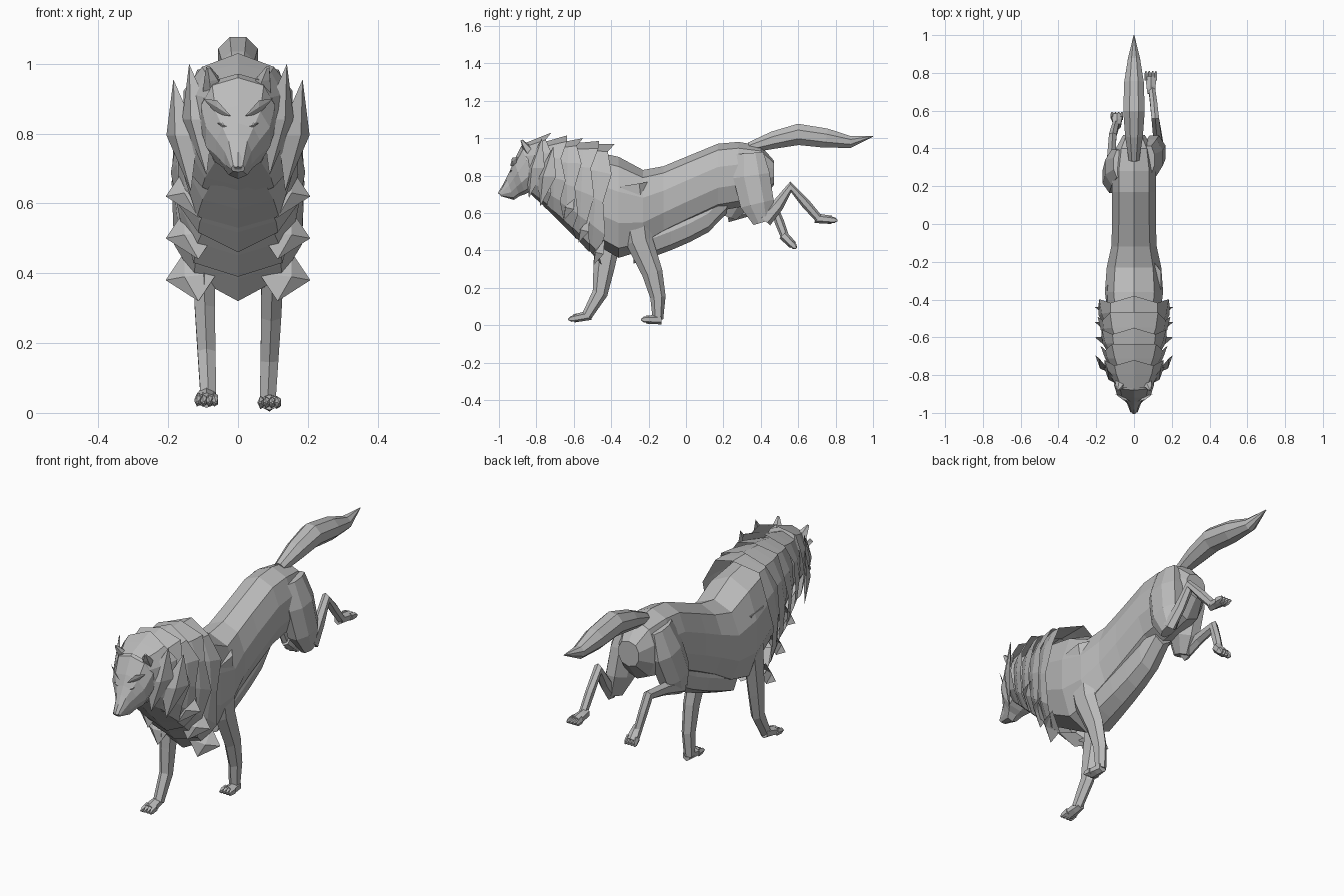
import bpy, bmesh, math
from mathutils import Vector

cube = bpy.data.objects.get("Cube")
if cube:
    bpy.data.objects.remove(cube)

GREY = (0.5, 0.5, 0.5, 1)
fur = bpy.data.materials.new("grey_fur")
fur.use_nodes = True
fur.diffuse_color = GREY
fur.node_tree.nodes["Principled BSDF"].inputs["Base Color"].default_value = GREY


def blend(start, end, amount):
    """Mix two numbers."""
    return start + (end - start) * amount


def finish(name, bm):
    """Turn a bmesh into a flat-shaded grey object."""
    bmesh.ops.recalc_face_normals(bm, faces=bm.faces)
    mesh = bpy.data.meshes.new(name)
    bm.to_mesh(mesh)
    bm.free()
    mesh.materials.append(fur)
    bpy.context.collection.objects.link(bpy.data.objects.new(name, mesh))


def loft(name, rings, caps=True):
    """Skin a list of equal-length point rings."""
    bm = bmesh.new()
    rows = [[bm.verts.new(point) for point in ring] for ring in rings]
    for near, far in zip(rows, rows[1:]):
        for i in range(len(near)):
            bm.faces.new((near[i - 1], near[i], far[i], far[i - 1]))
    if caps:
        bm.faces.new(rows[0])
        bm.faces.new(rows[-1])
    finish(name, bm)


def hoop(top_y, top_z, low_y, low_z, width, sides=10, power=0.75):
    """Rounded cross-section hung between a top and a bottom point."""
    points = []
    for i in range(sides):
        angle = math.tau * i / sides
        across, down = math.sin(angle), (1 - math.cos(angle)) / 2
        x = math.copysign(abs(across) ** power, across) * width
        points.append(Vector((x, blend(top_y, low_y, down), blend(top_z, low_z, down))))
    return points


def limb(name, path, x, width, depth, swell=0, ease=1, sides=6):
    """Tapered tube along (y, z) points; x, width and depth run start to end."""
    rings, last = [], len(path) - 1
    for i, (y, z) in enumerate(path):
        along = i / last
        before, after = path[max(i - 1, 0)], path[min(i + 1, last)]
        heading = Vector((0, after[0] - before[0], after[1] - before[1])).normalized()
        normal = Vector((0, -heading.z, heading.y))
        bulge = swell * math.sin(math.pi * along)
        half_w = blend(*width, along ** ease) + bulge
        half_d = blend(*depth, along ** ease) + bulge
        centre = Vector((blend(*x, along), y, z))
        angles = [math.tau * (k + 0.5) / sides for k in range(sides)]
        rings.append([centre + Vector((half_w * math.cos(a), 0, 0))
                      + normal * half_d * math.sin(a) for a in angles])
    loft(name, rings)


def tuft(name, side, root, tip, spread, lift):
    """Pointed diamond of fur with a raised middle."""
    root, tip, spread, lift = (Vector((side * v[0], *v[1:]))
                               for v in (root, tip, spread, lift))
    middle = root.lerp(tip, 0.5)
    bm = bmesh.new()
    rim = [bm.verts.new(p) for p in (root, middle + spread, tip, middle - spread)]
    peak = bm.verts.new(middle + lift)
    for i, corner in enumerate(rim):
        bm.faces.new((rim[i - 1], corner, peak))
    finish(name, bm)


def paw(name, x, ankle, reach):
    """Pad with four clawed toes, pointing along reach."""
    def at(amount):
        return (ankle[0] + reach[0] * amount, ankle[1] + reach[1] * amount)

    limb(name, [at(-0.2), at(0.2), at(0.7)], (x, x), (0.022, 0.034), (0.026, 0.022))
    for k in range(4):
        offset = (k - 1.5) * 0.015
        limb(f"{name}_toe_{k + 1}", [at(0.5), at(0.85), at(1)],
             (x + offset, x + offset * 1.2), (0.012, 0.003), (0.02, 0.004),
             ease=2, sides=5)


# Torso: y, top, bottom, half width
loft("torso", [hoop(y, top, y, low, width) for y, top, low, width in (
    (.47, .88, .75, .06), (.4, .96, .66, .1), (.28, .98, .63, .12), (.17, .97, .61, .12),
    (0, .9, .53, .12), (-.12, .85, .47, .125), (-.23, .83, .4, .15), (-.36, .9, .36, .16),
    (-.6, .95, .5, .13), (-.8, .97, .7, .1))])

# Hanging belly fur
belly = []
for step in range(6):
    along = step / 5
    y, low = blend(0.22, -0.28, along), blend(0.6, 0.33, along ** 0.6)
    belly.append(hoop(y, low + 0.2, y, low, blend(0.06, 0.1, along), 8))
loft("belly_fur", belly)

# Layered mane with jagged rear edges
LAYERS, SIDES = 5, 12
for layer in range(LAYERS):
    along = layer / (LAYERS - 1)
    front = hoop(blend(-.87, -.55, along), 0.97, blend(-.83, -.56, along),
                 blend(.7, .45, along), blend(.1, .15, along), SIDES, 0.6)
    back = hoop(blend(-.72, -.38, along), blend(1.03, .97, along),
                blend(-.72, -.45, along), blend(.6, .32, along),
                blend(.17, .2, along), SIDES, 0.6)
    ridge, edge = [], []
    for i, (a, b) in enumerate(zip(front, back)):
        ridge.append(a.lerp(b, 0.5) + Vector((a.x * 0.08, 0, 0)))
        pointed = i % 2 == layer % 2 or i % (SIDES // 2) == 0
        edge.append(b if pointed else a.lerp(b, 0.8))
    loft(f"mane_layer_{layer + 1}", [front, ridge, edge], caps=False)

# Head, tilted downwards
loft("head", [hoop(*ring) for ring in (
    (-1, .71, -.99, .69, .02), (-.96, .79, -.92, .67, .04), (-.94, .83, -.89, .69, .065),
    (-.92, .88, -.86, .7, .095), (-.88, .96, -.8, .73, .11), (-.8, .99, -.7, .75, .1))])
limb("nose", [(-.998, .7), (-.97, .74)], (0, 0), (.012, .018), (.01, .014))

# Ears, face and side tufts
for side, word in ((1, "left"), (-1, "right")):
    limb(f"{word}_ear", [(-.83, .92), (-.86, .96), (-.88, .99)],
         (side * .065, side * .085), (.036, .006), (.03, .006), sides=5)
    tuft(f"{word}_brow", side, (.02, -.94, .85), (.1, -.9, .9), (0, -.01, .02), (0, -.008, 0))
    tuft(f"{word}_eye", side, (.03, -.94, .82), (.06, -.93, .83), (0, 0, .006), (0, -.005, 0))
    for k in range(2):
        out, back = 0.045 * k, 0.06 * k
        tuft(f"{word}_cheek_tuft_{k + 1}", side, (.09 + out, back - .84, .68 - out),
             (.14 + out, back - .77, 1 - out), (.045, .05, 0), (.02, -.02, 0))
    for k in range(3):
        y, z = 0.08 * k - 0.6, 0.62 - 0.12 * k
        tuft(f"{word}_chest_tuft_{k + 1}", side, (.06, y - .05, z + .02),
             (.207, y, z), (.02, .03, .07), (.02, -.02, 0))

# Legs, each side at its own point in the stride
strides = (
    (1, "left", [(-.3, .75), (-.25, .45), (-.18, .28), (-.15, .15), (-.15, .03)], (-.09, 0),
     [(.34, .92), (.35, .8), (.38, .65), (.41, .55)],
     [(.42, .56), (.49, .64), (.56, .74), (.64, .65), (.71, .57)], (.1, -.01)),
    (-1, "right", [(-.38, .75), (-.41, .5), (-.44, .3), (-.46, .17), (-.53, .05)], (-.1, -.02),
     [(.32, .92), (.3, .8), (.25, .66), (.22, .58)],
     [(.22, .59), (.35, .62), (.47, .63), (.5, .55), (.53, .47)], (.06, -.06)))
for side, word, foreleg, fore_reach, thigh, shin, hind_reach in strides:
    limb(f"{word}_front_leg", foreleg, (side * .105, side * .085), (.045, .026), (.1, .028), ease=0.7)
    paw(f"{word}_front_paw", side * 0.09, foreleg[-1], fore_reach)
    limb(f"{word}_thigh", thigh, (side * .08, side * .12), (.03, .03), (.08, .055), swell=0.04, sides=8)
    limb(f"{word}_shin", shin, (side * .13, side * .095), (.028, .02), (.04, .022), ease=0.7)
    paw(f"{word}_hind_paw", side * 0.09, shin[-1], hind_reach)

# Tail
limb("tail", [(.34, .95), (.47, .99), (.6, 1.02), (.75, 1), (.88, .98), (1, 1.01)],
     (0, 0), (.03, .002), (.03, .002), swell=0.045, sides=8)
